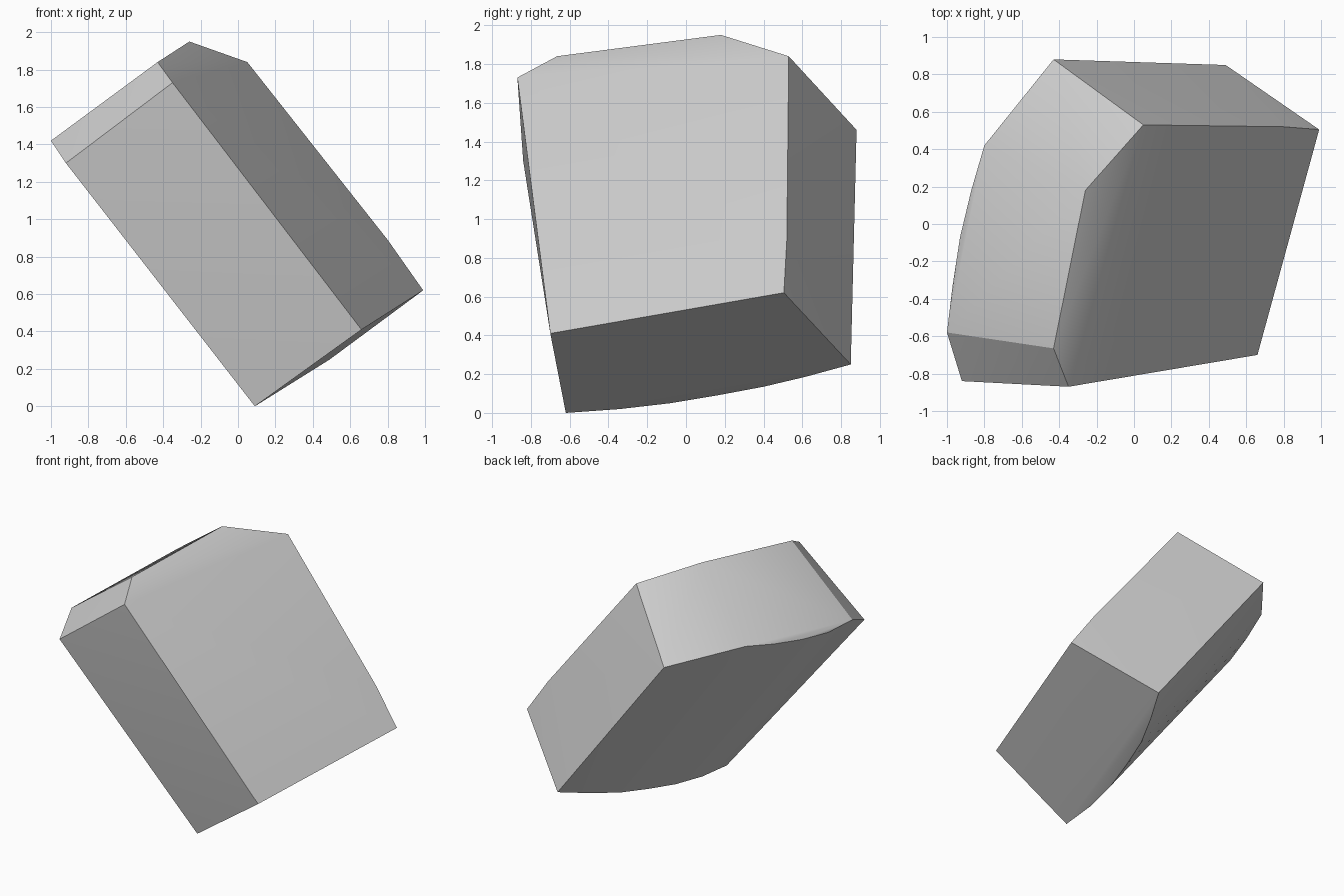
import bpy
import bmesh
from math import radians
from mathutils import Vector

cube = bpy.data.objects.get("Cube")
if cube:
    bpy.data.objects.remove(cube, do_unlink=True)

# Plain grey material
grey = bpy.data.materials.new("plain grey")
grey.use_nodes = True
colour = (0.6, 0.6, 0.6, 1)
grey.diffuse_color = colour
grey.node_tree.nodes["Principled BSDF"].inputs["Base Color"].default_value = colour

# Corners of the broad flat side, with a slight break along its back edge
flat_side = [(-.35, -.87, 1.73), (.05, .53, 1.84), (.8, .52, .89),
             (.99, .505, .62), (.66, -.70, .41)]
# Ridge of the sloped top
ridge = [(-.26, .18, 1.95), (-.43, -.665, 1.84)]
# Upper and lower rims of the rounded side
upper_rim = [(-.92, -.84, 1.30), (-1, -.58, 1.42), (-.97, -.33, 1.41),
             (-.93, -.07, 1.445), (-.87, .18, 1.49), (-.80, .42, 1.545),
             (-.43, .88, 1.46)]
lower_rim = [(.09, -.62, 0), (.10, -.34, .02), (.14, -.08, .05),
             (.20, .16, .09), (.27, .40, .135), (.37, .62, .187),
             (.49, .85, .25)]

# Wrap the profiles in one solid and merge the nearly flat triangles
bm = bmesh.new()
for point in flat_side + ridge + upper_rim + lower_rim:
    bm.verts.new(Vector(point))
hull = bmesh.ops.convex_hull(bm, input=bm.verts)
loose = {v for v in hull["geom_interior"] + hull["geom_unused"]
         if isinstance(v, bmesh.types.BMVert)}
bmesh.ops.delete(bm, geom=list(loose), context='VERTS')
bmesh.ops.dissolve_limit(bm, angle_limit=radians(2), verts=bm.verts, edges=bm.edges)
bmesh.ops.recalc_face_normals(bm, faces=bm.faces)

mesh = bpy.data.meshes.new("tilted_block")
bm.to_mesh(mesh)
bm.free()
mesh.materials.append(grey)
block = bpy.data.objects.new("tilted_block", mesh)
bpy.context.collection.objects.link(block)

# Soft shading on the curved side and sloped top, sharp elsewhere
bpy.ops.object.select_all(action='DESELECT')
block.select_set(True)
bpy.context.view_layer.objects.active = block
bpy.ops.object.shade_smooth_by_angle(angle=radians(30))
